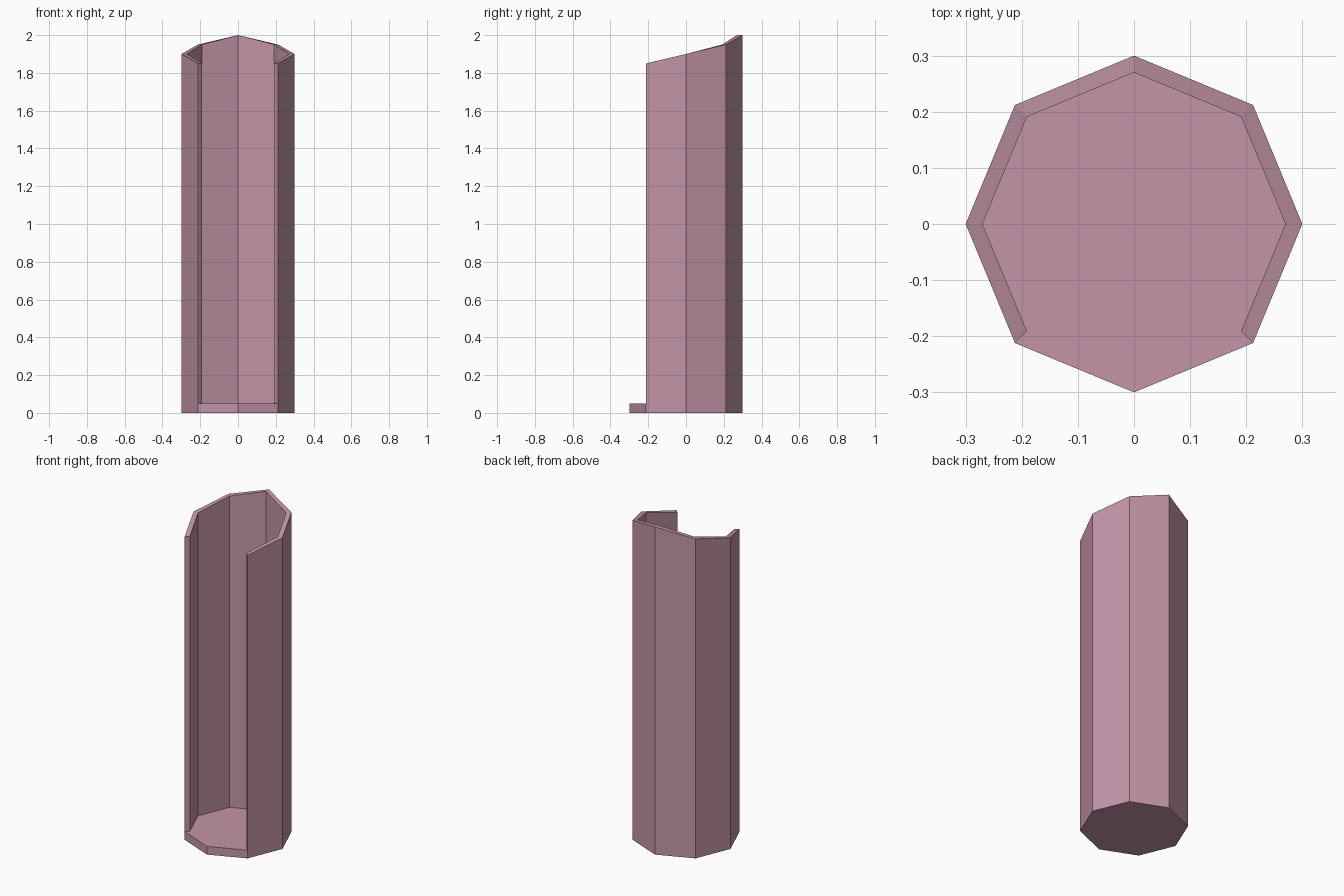
import bpy, bmesh
from math import radians, cos, sin

if "Cube" in bpy.data.objects:
    bpy.data.objects.remove(bpy.data.objects["Cube"])

R_OUT, R_IN, FLOOR_Z = 0.30, 0.27, 0.05
ANGLES = [-45 + 45 * i for i in range(7)]        # open towards the front (-y)
HEIGHTS = [2.0 - 0.05 * abs(i - 3) for i in range(7)]  # rim rises to the back

bm = bmesh.new()


def vert(radius, angle, z):
    a = radians(angle)
    return bm.verts.new((radius * cos(a), radius * sin(a), z))


# Rings of the shell
base = [vert(R_OUT, a, 0) for a in ANGLES]
outer = [vert(R_OUT, a, h) for a, h in zip(ANGLES, HEIGHTS)]
inner = [vert(R_IN, a, h) for a, h in zip(ANGLES, HEIGHTS)]
foot = [vert(R_IN, a, FLOOR_Z) for a in ANGLES]

# Front lip of the floor slab
front_low, front_top = vert(R_OUT, 270, 0), vert(R_OUT, 270, FLOOR_Z)
lip_r, lip_l = vert(R_OUT, -45, FLOOR_Z), vert(R_OUT, 225, FLOOR_Z)

# Curved wall: outside, rim and inside
for i in range(6):
    j = i + 1
    side = [base[i], base[j], outer[j], outer[i]]
    if i == 0:
        side.append(lip_r)
    if i == 5:
        side.insert(2, lip_l)
    bm.faces.new(side)
    bm.faces.new((outer[i], outer[j], inner[j], inner[i]))
    bm.faces.new((inner[i], inner[j], foot[j], foot[i]))

# Wall ends beside the opening
bm.faces.new((lip_r, outer[0], inner[0], foot[0]))
bm.faces.new((lip_l, foot[6], inner[6], outer[6]))

# Floor slab: underside, top and front edge
bm.faces.new([front_low] + base)
bm.faces.new(foot + [lip_l, front_top, lip_r])
bm.faces.new((base[6], front_low, front_top, lip_l))
bm.faces.new((front_low, base[0], lip_r, front_top))
bmesh.ops.recalc_face_normals(bm, faces=bm.faces)

mesh = bpy.data.meshes.new("open_octagonal_shell")
bm.to_mesh(mesh)
bm.free()
shell = bpy.data.objects.new("open_octagonal_shell", mesh)
bpy.context.collection.objects.link(shell)

# Dusty pink colour
pink = bpy.data.materials.new("dusty_pink")
pink.diffuse_color = (0.55, 0.30, 0.39, 1)
pink.use_nodes = True
pink.node_tree.nodes["Principled BSDF"].inputs["Base Color"].default_value = pink.diffuse_color
mesh.materials.append(pink)
